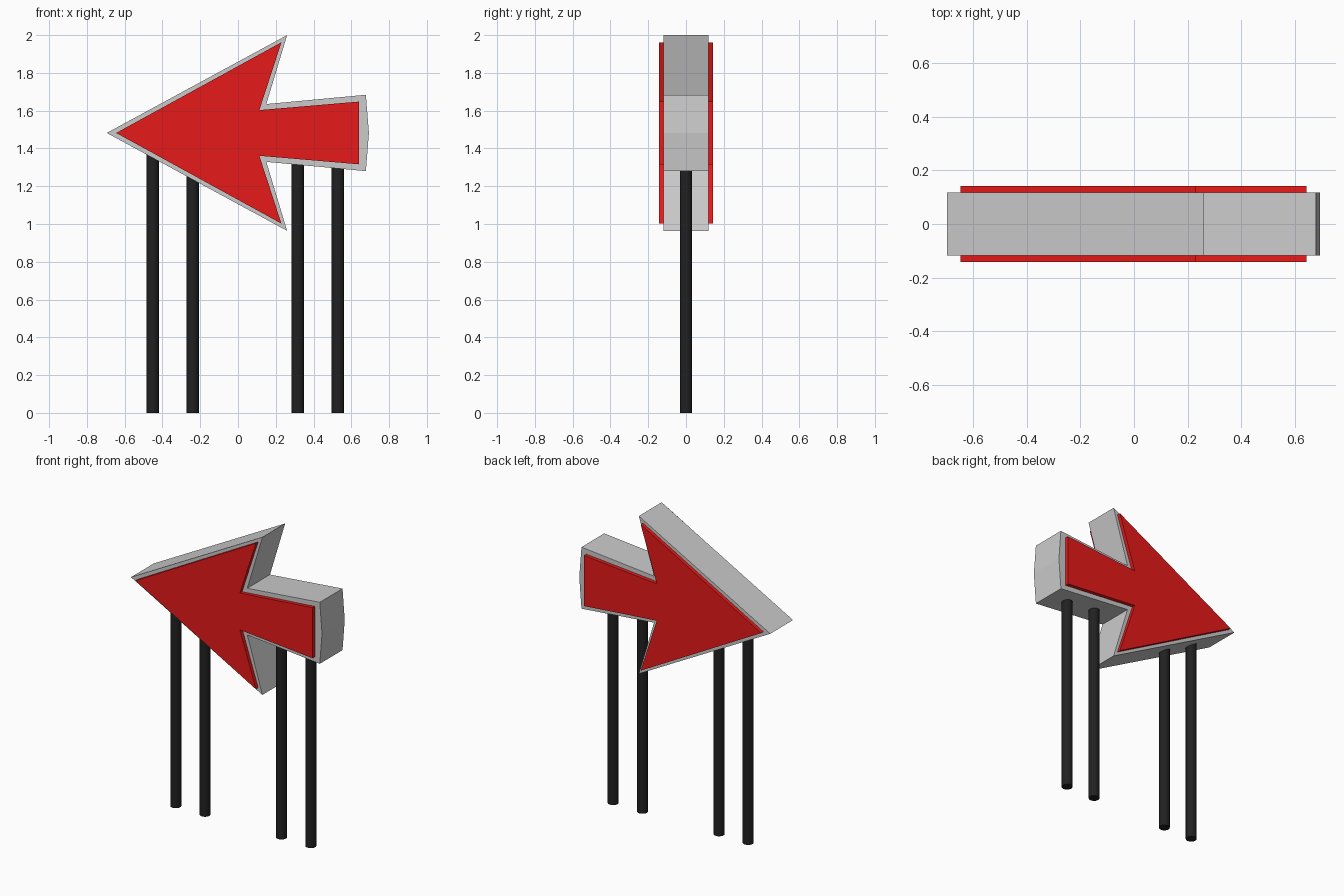
import bpy, bmesh

if "Cube" in bpy.data.objects:
    bpy.data.objects.remove(bpy.data.objects["Cube"])

MID = 1.482  # height of the arrow's axis


def material(name, color):
    m = bpy.data.materials.new(name)
    m.diffuse_color = color
    m.use_nodes = True
    m.node_tree.nodes["Principled BSDF"].inputs["Base Color"].default_value = m.diffuse_color
    return m


def arrow(name, half, y0, y1, mat=None):
    """Extrude a half outline (x, height above axis), mirrored about the axis, along y."""
    lower = [(x, -h) for x, h in reversed(half) if h > 0]
    bm = bmesh.new()
    face = bm.faces.new([bm.verts.new((x, y0, MID + h)) for x, h in half + lower])
    ext = bmesh.ops.extrude_face_region(bm, geom=[face])
    verts = [g for g in ext["geom"] if isinstance(g, bmesh.types.BMVert)]
    bmesh.ops.translate(bm, verts=verts, vec=(0, y1 - y0, 0))
    bmesh.ops.recalc_face_normals(bm, faces=bm.faces)
    me = bpy.data.meshes.new(name)
    bm.to_mesh(me)
    bm.free()
    ob = bpy.data.objects.new(name, me)
    bpy.context.collection.objects.link(ob)
    if mat:
        me.materials.append(mat)
    return ob


red = material("red", (0.8, 0.01, 0.01, 1))
black = material("black", (0.015, 0.015, 0.015, 1))

# Grey arrow body with a slightly pointed tail end
body = [(-0.695, 0), (0.26, 0.518), (0.15, 0.153), (0.677, 0.202), (0.693, 0)]
arrow("arrow_body", body, -0.118, 0.118)

# Raised red panels on both faces
panel = [(-0.645, 0), (0.23, 0.48), (0.113, 0.121), (0.641, 0.166)]
arrow("front_panel", panel, -0.142, -0.115, red)
arrow("back_panel", panel, 0.115, 0.142, red)

# Four round posts running up into the body
POST_TOP = 1.42
for i, x in enumerate((-0.452, -0.24, 0.316, 0.529)):
    bpy.ops.mesh.primitive_cylinder_add(vertices=24, radius=0.033, depth=POST_TOP,
                                        location=(x, 0, POST_TOP / 2))
    post = bpy.context.object
    post.name = f"post_{i + 1}"
    post.data.materials.append(black)
    bpy.ops.object.shade_smooth_by_angle()
